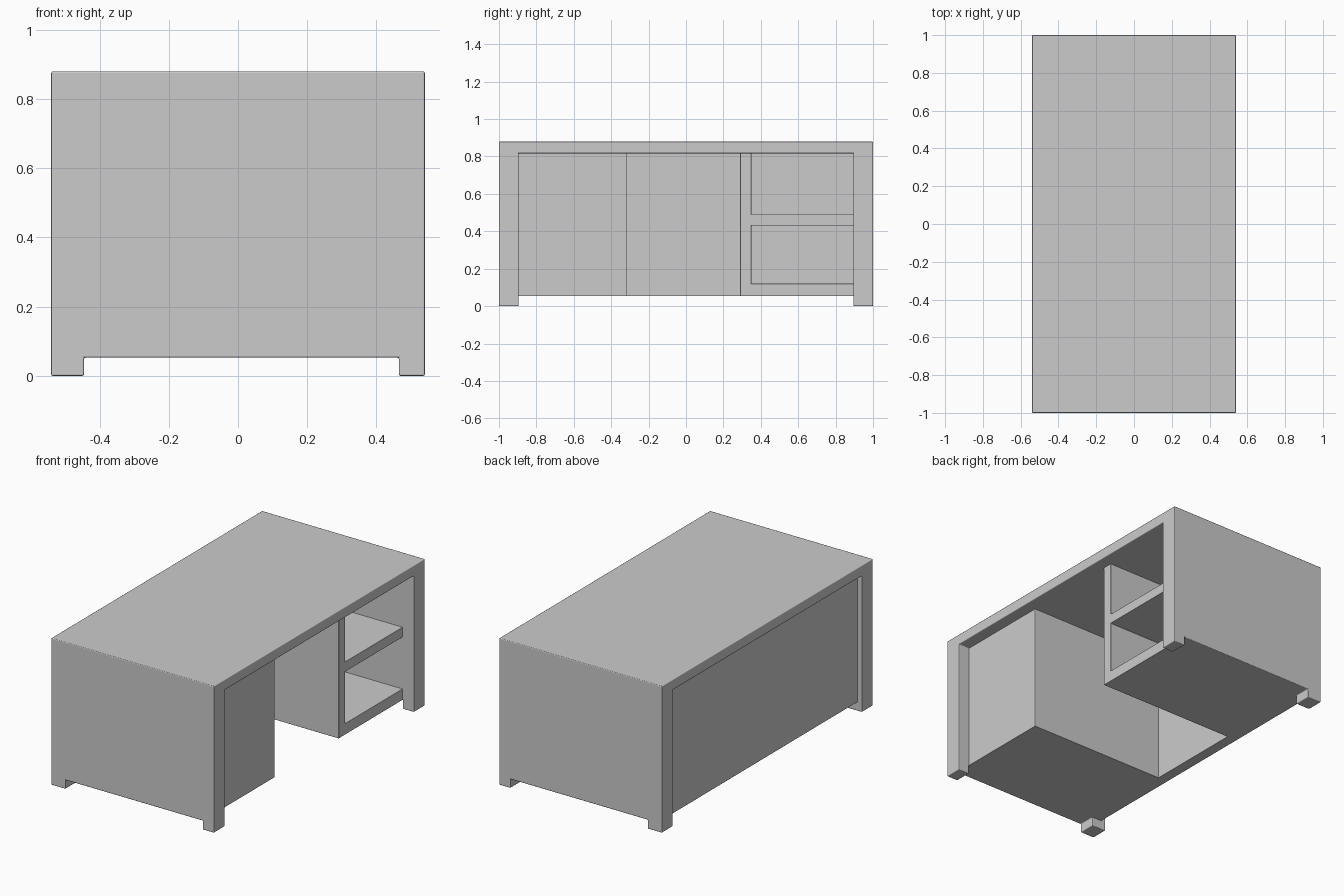
import bpy, bmesh
from mathutils import Vector

if "Cube" in bpy.data.objects:
    bpy.data.objects.remove(bpy.data.objects["Cube"])


def extrude_profile(name, pts, x0, x1):
    """Extrude a closed (y, z) outline along x."""
    bm = bmesh.new()
    face = bm.faces.new([bm.verts.new((x0, y, z)) for y, z in pts])
    ret = bmesh.ops.extrude_face_region(bm, geom=[face])
    verts = [v for v in ret["geom"] if isinstance(v, bmesh.types.BMVert)]
    bmesh.ops.translate(bm, verts=verts, vec=Vector((x1 - x0, 0, 0)))
    bmesh.ops.recalc_face_normals(bm, faces=bm.faces)
    mesh = bpy.data.meshes.new(name)
    bm.to_mesh(mesh)
    bm.free()
    ob = bpy.data.objects.new(name, mesh)
    bpy.context.collection.objects.link(ob)
    return ob


def box(name, x, y, z):
    return extrude_profile(name, [(y[0], z[0]), (y[1], z[0]), (y[1], z[1]), (y[0], z[1])], *x)


def soften(ob, width=0.005):
    bev = ob.modifiers.new("bevel", "BEVEL")
    bev.width = width
    bev.segments = 2
    bev.limit_method = 'ANGLE'
    bev.harden_normals = True
    bpy.ops.object.select_all(action='DESELECT')
    ob.select_set(True)
    bpy.context.view_layer.objects.active = ob
    bpy.ops.object.shade_smooth_by_angle()


OUT, IN, TOP, UNDER, BASE = 1.0, 0.895, 0.88, 0.817, 0.053
FRONT, BACK = 0.465, -0.445

# Desktop and side panels as one arch, with the feet cut out of the panels
frame = extrude_profile("desktop_and_sides", [
    (-OUT, 0), (-IN, 0), (-IN, UNDER), (IN, UNDER),
    (IN, 0), (OUT, 0), (OUT, TOP), (-OUT, TOP)], -0.54, 0.54)
cutter = box("foot_cutter", (BACK, FRONT), (-1.2, 1.2), (-0.2, BASE))
cutter.hide_render = True
cutter.hide_set(True)
cut = frame.modifiers.new("feet", "BOOLEAN")
cut.object = cutter
cut.solver = 'EXACT'
soften(frame)

# Recessed back panel
EMBED = 0.006
soften(box("back_panel", (-0.51, BACK), (-IN - EMBED, IN + EMBED), (BASE, UNDER + EMBED)), 0.002)

# Closed cabinet beside the knee space
soften(box("closed_cabinet", (BACK - EMBED, FRONT), (-IN - EMBED, -0.315), (BASE, UNDER + EMBED)), 0.002)

# Open shelf unit: divider, base board and middle shelf
e = IN + EMBED
soften(extrude_profile("open_shelves", [
    (0.29, BASE), (e, BASE), (e, 0.12), (0.35, 0.12), (0.35, 0.43), (e, 0.43),
    (e, 0.49), (0.35, 0.49), (0.35, UNDER + EMBED), (0.29, UNDER + EMBED)],
    BACK - EMBED, FRONT), 0.003)
